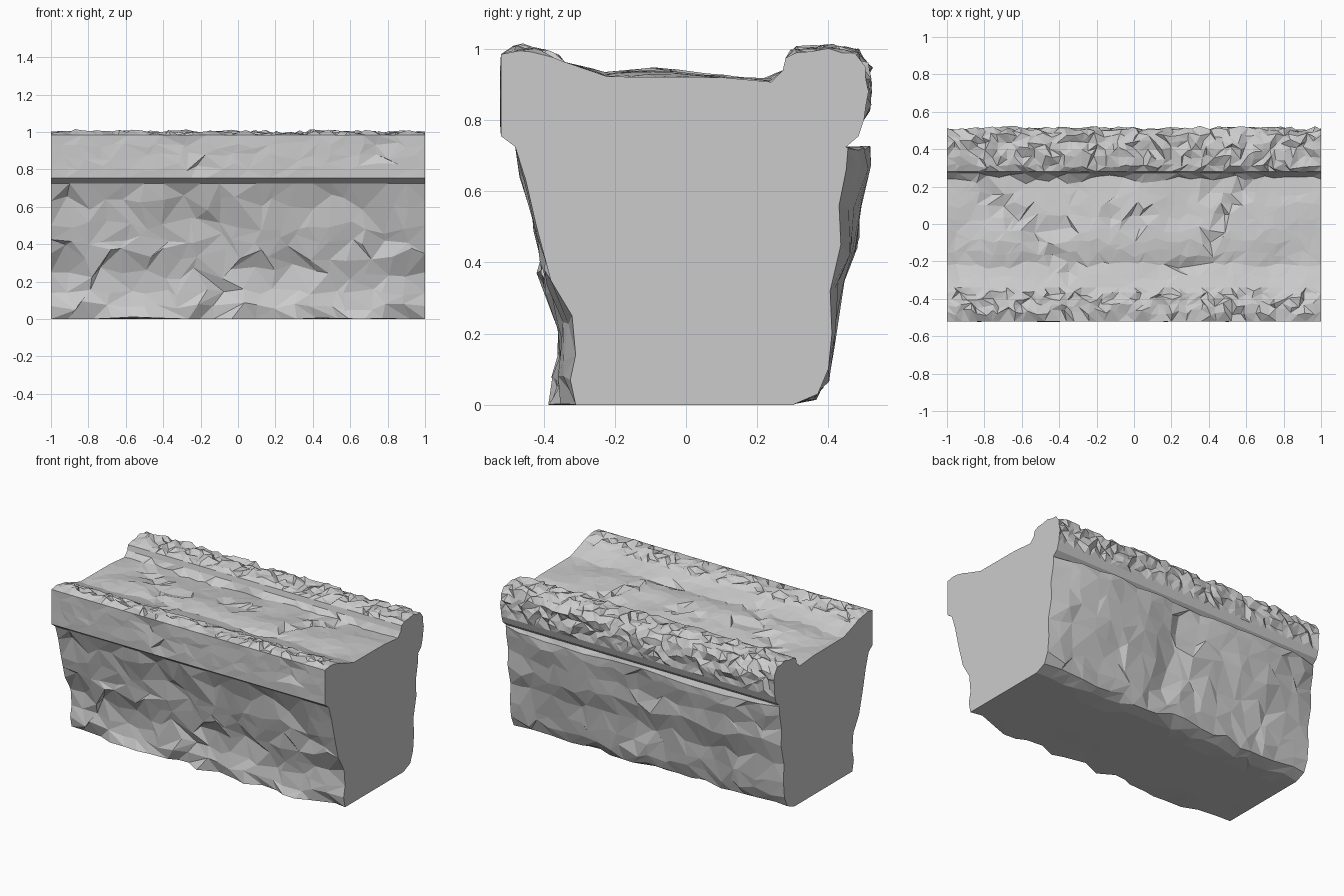
import bpy
import bmesh
import math
import random
from mathutils import Vector, noise

random.seed(4)
cube = bpy.data.objects.get("Cube")
if cube:
    bpy.data.objects.remove(cube, do_unlink=True)

# One stone colour for the whole block
stone = bpy.data.materials.new("grey stone")
stone.use_nodes = True
colour = (0.6, 0.6, 0.6, 1)
stone.diffuse_color = colour
stone.node_tree.nodes["Principled BSDF"].inputs["Base Color"].default_value = colour

bm = bmesh.new()
right_loop, left_loop = [], []


def ramp(value, low, high):
    t = max(0, min(1, (value - low) / (high - low)))
    return t * t * (3 - 2 * t)


def nearest_on_cracks(cracks, point):
    """Closest crack point and its distance."""
    best, distance = None, 9
    for line in cracks:
        for a, b in zip(line, line[1:]):
            a, b = Vector(a), Vector(b)
            t = (point - a).dot(b - a) / (b - a).length_squared
            hit = a.lerp(b, max(0, min(1, t)))
            if (hit - point).length < distance:
                best, distance = hit, (hit - point).length
    return best, distance


def subdivide(profile, step):
    """Profile points with even spacing, plus tangent and segment length."""
    rows = []
    for a, b in zip(profile, profile[1:]):
        a, b = Vector(a), Vector(b)
        count = max(1, round((b - a).length / step))
        for i in range(count):
            rows.append((a.lerp(b, i / count), (b - a).normalized(), (b - a).length / count))
    rows.append((Vector(profile[-1]), rows[-1][1], 0))
    return rows


def no_bulge(x, y, z):
    return Vector((0, 0))


def strip(profile, columns=1, step=1, rough=0, bulge=no_bulge, cracks=(),
          depth=0.02, reach=0.03, flat=False, end_rough=0, swell=0):
    """Skin a (y, z) profile from end to end in x with chipped facets."""
    rows = subdivide(profile, step)
    last = len(rows) - 1
    width = 2 / columns
    grid = []
    for r, (point, tangent, length) in enumerate(rows):
        normal = Vector((tangent.y, -tangent.x))
        line = []
        for c in range(columns + 1):
            x, p = c * width - 1, point.copy()
            at_end = c in (0, columns)
            if 0 < r < last:
                amount = end_rough if at_end else rough
                if not at_end:
                    x += random.uniform(-0.38, 0.38) * width
                    p += tangent * random.uniform(-0.35, 0.35) * length
                    u = p.x if flat else p.y
                    hit, distance = nearest_on_cracks(cracks, Vector((x, u)))
                    if distance < reach:
                        x = hit.x
                        if flat:
                            p.x = hit.y
                        else:
                            p.y = hit.y
                        p -= normal * depth
                    p += bulge(x, p.x, p.y)
                    p += normal * swell * noise.noise(Vector((x, p.x, p.y)) * 4)
                foot = min(1, p.y * 15)
                p += normal * random.uniform(-1, 1) * amount * foot
            line.append(bm.verts.new((x, p.x, max(0, p.y))))
        grid.append(line)
    # Facets with mixed diagonals
    for upper, lower in zip(grid, grid[1:]):
        for c in range(columns):
            a, b, d, e = upper[c], lower[c], lower[c + 1], upper[c + 1]
            if columns == 1:
                bm.faces.new((a, b, d, e))
            elif random.random() < 0.5:
                bm.faces.new((a, b, d))
                bm.faces.new((a, d, e))
            else:
                bm.faces.new((a, b, e))
                bm.faces.new((b, d, e))
    left_loop.extend(line[0] for line in grid[:-1])
    right_loop.extend(line[-1] for line in grid[:-1])


def front_bulge(x, y, z):
    body = ramp(1 - abs(x), 0, 0.2) * 0.04 * (1 - ramp(z, 0.2, 0.45))
    hollow = sum(math.exp(-((x - h) / 0.1) ** 2) for h in (-0.9, -0.25, 0.2, 0.7))
    return Vector((0.025 * hollow * ramp(z, 0.45, 0.6) - body * ramp(-y, 0.1, 0.3), 0))


def back_bulge(x, y, z):
    lobes = math.sqrt(abs(math.sin(math.pi * x)))
    lobes = max(lobes, 0.6 * ramp(1 - abs(x), 0, 0.3))
    return Vector((lobes * 0.058 * ramp(z, 0.12, 0.6), 0))


def deck_bulge(x, y, z):
    crown = math.exp(-((y + 0.08) / 0.12) ** 2) * ramp(1 - abs(x), 0, 0.3)
    return Vector((0, 0.02 * crown))


# Front lip and the slanted ledge under it
strip([(-0.52, 0.985), (-0.52, 0.755)], 24, 0.06, 0.003,
      cracks=[[(-0.31, 0.96), (-0.22, 0.82)], [(0.73, 0.97), (0.74, 0.88)]],
      depth=0.015, reach=0.035)
strip([(-0.52, 0.755), (-0.48, 0.725)])

# Rough front of the body, turning under at the foot
strip([(-0.48, 0.725), (-0.45, 0.63), (-0.42, 0.5), (-0.38, 0.35), (-0.32, 0.25),
       (-0.31, 0.14), (-0.325, 0.07), (-0.31, 0), (-0.1, 0)],
      20, 0.1, 0.009, front_bulge,
      [[(-0.93, 0.45), (-0.9, 0.2)],
       [(-0.25, 0.54), (-0.1, 0.52), (-0.03, 0.22), (-0.15, 0.04)],
       [(0.3, 0.52), (0.25, 0.42), (0.32, 0.2)], [(0.78, 0.45), (0.8, 0.3)]],
      depth=0.025, reach=0.03, swell=0.015)

# Flat underside
strip([(-0.1, 0), (0.2, 0)])

# Back of the body: two swelling lobes with a split between them
strip([(0.2, 0), (0.3, 0), (0.37, 0.03), (0.4, 0.1), (0.41, 0.2), (0.405, 0.32),
       (0.435, 0.45), (0.43, 0.56), (0.45, 0.66), (0.455, 0.72), (0.45, 0.725)],
      20, 0.12, 0.007, back_bulge,
      [[(0.04, 0.7), (0.05, 0.4), (0.14, 0.1)]], depth=0.03, reach=0.05, swell=0.012)

# Undercut band, then the broken back ridge
strip([(0.45, 0.725), (0.485, 0.755), (0.5, 0.8)])
strip([(0.5, 0.8), (0.508, 0.88), (0.503, 0.95), (0.475, 0.987), (0.4, 0.997),
       (0.31, 0.99), (0.28, 0.975)], 50, 0.045, 0.017, end_rough=0.006)
strip([(0.28, 0.975), (0.272, 0.94)])

# Worn, cracked deck between the ridges
strip([(0.272, 0.94), (0.24, 0.907), (0.1, 0.92), (-0.22, 0.922), (-0.34, 0.963)],
      34, 0.06, 0.002, deck_bulge, flat=True, swell=0.015,
      cracks=[[(-0.79, 0.22), (-0.75, 0.15), (-0.55, -0.05), (-0.33, -0.27)],
              [(-0.55, -0.05), (-0.2, 0)],
              [(-0.15, 0.03), (0.03, 0.05), (0.03, -0.12)],
              [(0.46, 0.06), (0.38, 0.2)],
              [(0.58, 0.18), (0.46, 0.02), (0.36, -0.21), (0.15, -0.24)]],
      depth=0.02, reach=0.02)

# Broken front ridge
strip([(-0.34, 0.963), (-0.4, 0.985), (-0.47, 0.998), (-0.52, 0.985)],
      50, 0.04, 0.015, end_rough=0.005)

# Flat sawn ends
bm.faces.new(right_loop)
bm.faces.new(list(reversed(left_loop)))
bmesh.ops.remove_doubles(bm, verts=bm.verts, dist=0.0001)
bmesh.ops.recalc_face_normals(bm, faces=bm.faces)

mesh = bpy.data.meshes.new("stone_block")
bm.to_mesh(mesh)
bm.free()
mesh.materials.append(stone)
block = bpy.data.objects.new("stone_block", mesh)
bpy.context.collection.objects.link(block)
